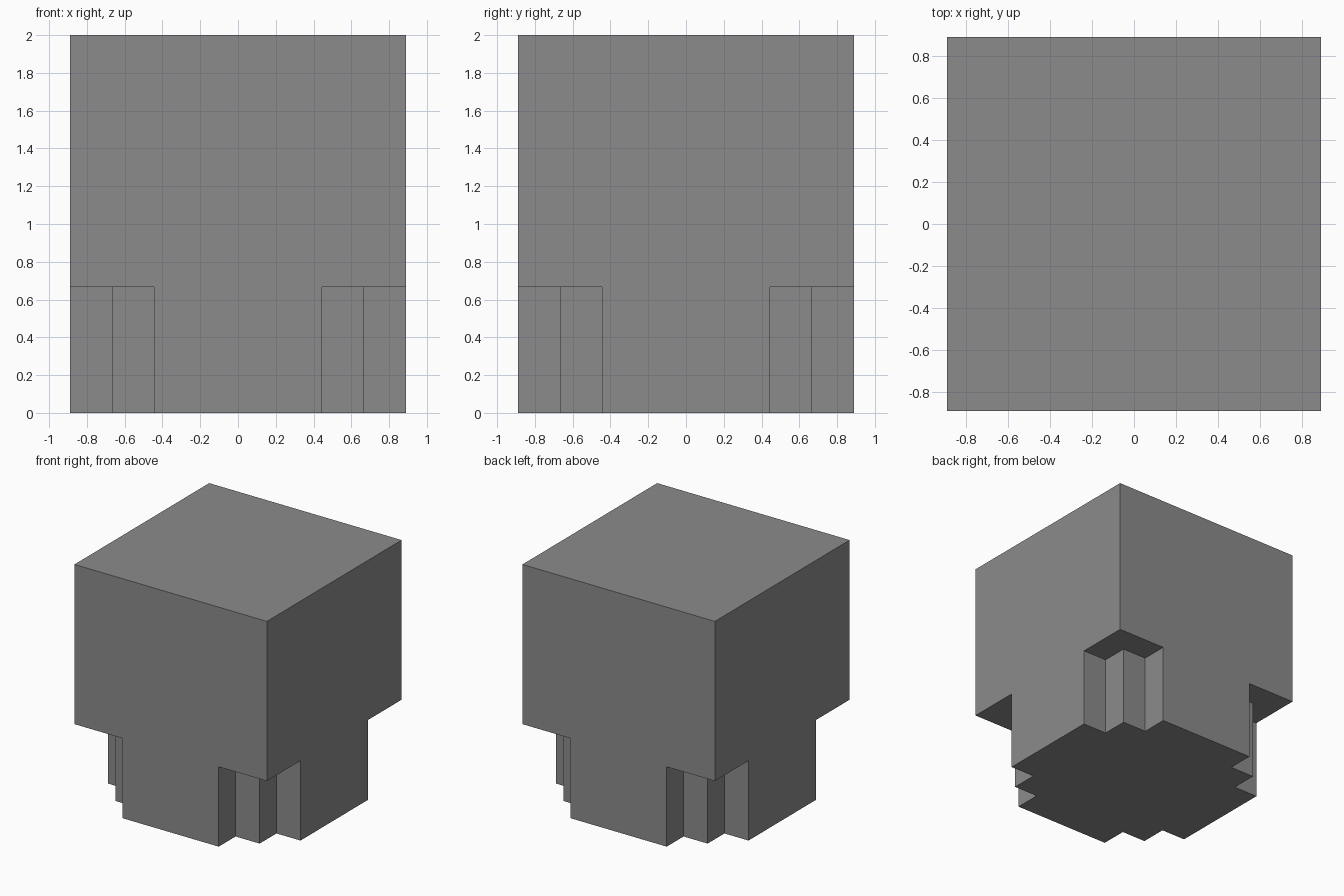
import bpy
import bmesh

cube = bpy.data.objects.get("Cube")
if cube:
    bpy.data.objects.remove(cube, do_unlink=True)

HALF = 8 / 9        # half width of the block
STEP = HALF / 4     # size of one corner step
SPLIT = 2 / 3       # height where the stepped base meets the block
TOP = 2.0

grey = bpy.data.materials.new("mid_grey")
grey.use_nodes = True
grey.diffuse_color = (0.26, 0.26, 0.26, 1)
grey.node_tree.nodes["Principled BSDF"].inputs["Base Color"].default_value = grey.diffuse_color

# Corner outline with two inward steps, turned around the four corners
corner = [(2 * STEP, -HALF), (2 * STEP, -3 * STEP), (3 * STEP, -3 * STEP),
          (3 * STEP, -2 * STEP), (HALF, -2 * STEP)]
outline, tips = [], []
tip = (HALF, -HALF)
for turn in range(4):
    outline.append(list(corner))
    tips.append(tip)
    corner = [(-y, x) for x, y in corner]
    tip = (-tip[1], tip[0])

bm = bmesh.new()


def ring(points, z):
    return [bm.verts.new((x, y, z)) for x, y in points]


# Stepped base
flat = [p for part in outline for p in part]
floor = ring(flat, 0)
waist = ring(flat, SPLIT)
bm.faces.new(floor[::-1])
for i in range(len(flat)):
    j = (i + 1) % len(flat)
    bm.faces.new((floor[i], floor[j], waist[j], waist[i]))

# Square block, with undersides over each cut corner
low = ring(tips, SPLIT)
high = ring(tips, TOP)
bm.faces.new(high)
for i in range(4):
    j = (i + 1) % 4
    bm.faces.new(waist[5 * i:5 * i + 5] + [low[i]])
    bm.faces.new((low[i], waist[5 * i + 4], waist[5 * j], low[j], high[j], high[i]))

bmesh.ops.recalc_face_normals(bm, faces=bm.faces[:])
mesh = bpy.data.meshes.new("stepped_block")
bm.to_mesh(mesh)
bm.free()
mesh.materials.append(grey)
block = bpy.data.objects.new("stepped_block", mesh)
bpy.context.collection.objects.link(block)
